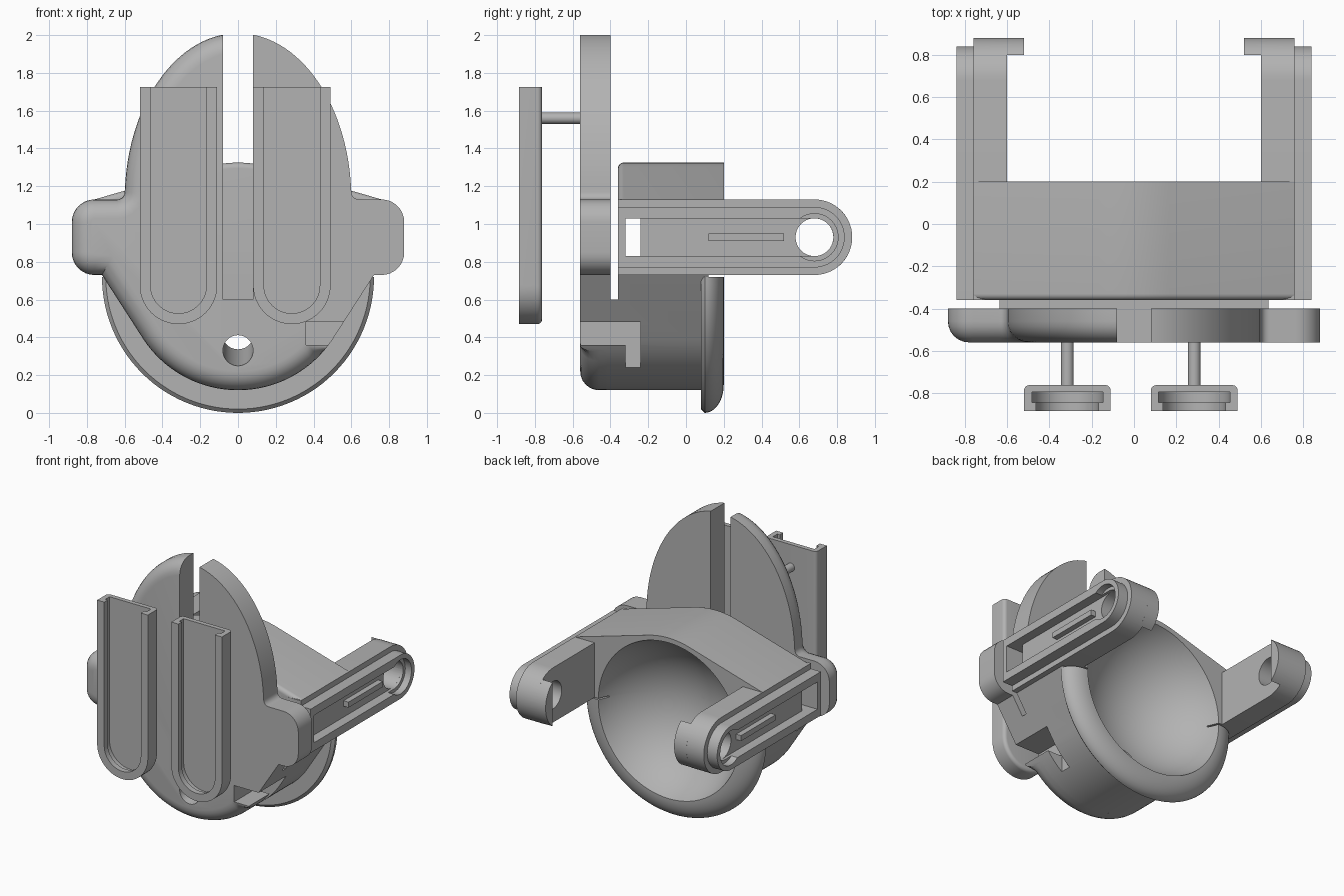
import bpy, bmesh
from math import sin, cos, radians, pi
from mathutils import Matrix

cube = bpy.data.objects.get("Cube")
if cube:
    bpy.data.objects.remove(cube, do_unlink=True)

grey = bpy.data.materials.new("plain grey")
grey.use_nodes = True
GREY = (0.45, 0.45, 0.45, 1)
grey.diffuse_color = GREY
grey.node_tree.nodes["Principled BSDF"].inputs["Base Color"].default_value = GREY


def arc(cx, cz, rx, rz, a0, a1, n=8):
    steps = [radians(a0 + (a1 - a0) * i / n) for i in range(n + 1)]
    return [(cx + rx * cos(a), cz + rz * sin(a)) for a in steps]


def make(name, bm):
    bmesh.ops.recalc_face_normals(bm, faces=bm.faces)
    me = bpy.data.meshes.new(name)
    bm.to_mesh(me)
    bm.free()
    me.materials.append(grey)
    ob = bpy.data.objects.new(name, me)
    bpy.context.collection.objects.link(ob)
    return ob


def prism(name, pts, a, b, axis="y", round_edge=None, width=0.0):
    """Extrude an outline from a to b; optionally round chosen edges of the a face."""
    bm = bmesh.new()
    place = (lambda u, z, d: (u, d, z)) if axis == "y" else (lambda u, z, d: (d, u, z))
    ends = [[bm.verts.new(place(u, z, d)) for u, z in pts] for d in (a, b)]
    first = bm.faces.new(ends[0])
    bm.faces.new(ends[1])
    for i in range(len(pts)):
        j = (i + 1) % len(pts)
        bm.faces.new((ends[0][i], ends[0][j], ends[1][j], ends[1][i]))
    bmesh.ops.recalc_face_normals(bm, faces=bm.faces)
    if round_edge:
        edges = [e for e in first.edges
                 if round_edge((e.verts[0].co + e.verts[1].co) / 2)]
        bmesh.ops.bevel(bm, geom=edges, offset=width, segments=6, profile=0.5,
                        affect="EDGES", clamp_overlap=False)
    return make(name, bm)


def box(name, x0, x1, y0, y1, z0, z1):
    return prism(name, [(x0, z0), (x1, z0), (x1, z1), (x0, z1)], y0, y1)


def cylinder(name, centre, r, length, rotation):
    bm = bmesh.new()
    m = Matrix.Translation(centre) @ rotation
    bmesh.ops.create_cone(bm, cap_ends=True, segments=40, radius1=r, radius2=r,
                          depth=length, matrix=m)
    return make(name, bm)


def combine(ob, others, operation="DIFFERENCE"):
    bpy.context.view_layer.objects.active = ob
    for other in others:
        mod = ob.modifiers.new("bool", "BOOLEAN")
        mod.operation, mod.object, mod.solver = operation, other, "EXACT"
        bpy.ops.object.modifier_apply(modifier=mod.name)


def discard(obs):
    for ob in obs:
        bpy.data.objects.remove(ob, do_unlink=True)


CZ, R = 0.72, 0.6          # cup axis height and cup radius
AZ, AY = 0.93, 0.68        # arm mid height and pivot position
parts, cutters = [], []

# Front plate: round bottom, side ears, tall elliptical top
half = arc(0, CZ, R, R, -90, -34, 16) + [(0.72, 0.73)]
half += arc(0.76, 0.85, 0.12, 0.12, -90, 0) + arc(0.76, 1.01, 0.12, 0.12, 0, 90)
half += arc(0.64, 1.17, 0.04, 0.04, 270, 180, 5) + arc(0, 1.13, R, 0.88, 4, 90, 28)
outline = half + [(-x, z) for x, z in half[-2:0:-1]]
plate = prism("front_plate", outline, -0.56, -0.40,
              round_edge=lambda c: c.x < 0 or c.z < 0.34, width=0.1)

# Cup body: lower part runs into the plate, upper part stands behind a gap
lower = [(-0.72, 0.73)] + arc(0, CZ, R, R, 214, 326, 40) + [(0.72, 0.73)]
cup_lower = prism("cup_lower", lower, -0.42, 0.12)
upper = [(-0.76, 0.73), (0.76, 0.73), (0.76, 1.13)]
upper += arc(0, CZ, 0.605, 0.605, 74, 106, 14) + [(-0.76, 1.13)]
cup_upper = prism("cup_upper", upper, -0.36, 0.2,
                  round_edge=lambda c: c.z > 1.13, width=0.03)

# Rounded rim around the lower half of the cup mouth
section = [(0.42, 0.08), (0.70, 0.08)] + arc(0.57, 0.1, 0.15, 0.1, 0, 90, 10) + [(0.42, 0.2)]
bm = bmesh.new()
N = 56
rings = []
for i in range(N + 1):
    a = pi + pi * i / N
    rings.append([bm.verts.new((r * cos(a), y, CZ + r * sin(a))) for r, y in section])
for p, q in zip(rings, rings[1:]):
    for k in range(len(section)):
        m = (k + 1) % len(section)
        bm.faces.new((p[k], p[m], q[m], q[k]))
bm.faces.new(rings[0])
bm.faces.new(rings[-1])
rim = make("cup_rim", bm)

# Cutters: bowl, drain hole, gap, strap channel, plate slot and side notch
bm = bmesh.new()
bmesh.ops.create_uvsphere(bm, u_segments=80, v_segments=48, radius=0.606,
                          matrix=Matrix.Translation((0, 0.406, CZ)) @ Matrix.Rotation(pi / 2, 4, "X"))
bowl = make("bowl_cutter", bm)
drain = cylinder("drain_cutter", (0, -0.3, 0.376), 0.08, 0.9,
                 Matrix.Rotation(radians(-80), 4, "X"))
gap = box("gap_cutter", -1, 1, -0.6, -0.36, 0.6, 1.5)
strap = box("strap_cutter", -1, 1, -0.32, -0.24, 0.83, 1.03)
slot = box("slot_cutter", -0.08, 0.08, -0.7, -0.3, 0.6, 2.2)
notch_in = box("notch_entry_cutter", 0.36, 1, -0.7, -0.24, 0.36, 0.48)
notch_down = box("notch_lock_cutter", 0.36, 1, -0.32, -0.24, 0.24, 0.37)
combine(plate, [slot, drain, notch_in])
combine(cup_lower, [gap, bowl, drain, notch_in, notch_down])
combine(cup_upper, [bowl, strap])
combine(rim, [bowl])
parts += [plate, cup_lower, cup_upper, rim]

# Side arms with a raised frame, pocket, pivot hole, rib and inner end lip
pivot = cylinder("pivot_cutter", (0, AY, AZ), 0.1, 3, Matrix.Rotation(pi / 2, 4, "Y"))


def stadium(y0, r):
    return [(y0, AZ - r)] + arc(AY, AZ, r, r, -90, 90, 28) + [(y0, AZ + r)]


for side, s in (("left", 1), ("right", -1)):
    arm = prism(side + "_arm", stadium(-0.36, 0.2), s * 0.60, s * 0.76, "x")
    frame = prism(side + "_arm_frame", stadium(-0.36, 0.16), s * 0.75, s * 0.84, "x")
    lip = prism(side + "_end_lip", arc(AY, AZ, 0.2, 0.2, -53, 53, 20), s * 0.52, s * 0.62, "x")
    combine(arm, [frame, lip], "UNION")
    pocket = prism("pocket_cutter", stadium(-0.32, 0.1), s * 0.77, s * 0.9, "x")
    seat = cylinder("seat_cutter", (s * 0.87, AY, AZ), 0.125, 0.16,
                    Matrix.Rotation(pi / 2, 4, "Y"))
    combine(arm, [pocket, seat, strap, pivot])
    discard([frame, lip, pocket, seat])
    rib = prism(side + "_arm_rib", [(0.12, 0.91), (0.52, 0.91), (0.52, 0.95), (0.12, 0.95)],
                s * 0.75, s * 0.81, "x")
    parts += [arm, rib]
discard([bowl, drain, gap, strap, slot, notch_in, notch_down, pivot])


# Two front channels, open at the top, each on a thin rod
def u_shape(cx, r, top):
    return arc(cx, 0.675, r, r, 180, 360, 28) + [(cx + r, top), (cx - r, top)]


for side, cx in (("left", 0.285), ("right", -0.315)):
    rail = prism(side + "_channel", u_shape(cx, 0.205, 1.725), -0.762, -0.885,
                 round_edge=lambda c: c.z < 1.7, width=0.025)
    cavity = prism("cavity_cutter", u_shape(cx, 0.168, 1.9), -0.845, -0.795)
    opening = prism("opening_cutter", u_shape(cx, 0.148, 1.9), -0.95, -0.82)
    combine(rail, [cavity, opening])
    discard([cavity, opening])
    rod = cylinder(side + "_rod", (cx, -0.66, 1.56), 0.03, 0.24,
                   Matrix.Rotation(pi / 2, 4, "X"))
    parts += [rail, rod]

# Smooth curved faces, keep hard edges
bpy.ops.object.select_all(action="DESELECT")
for ob in parts:
    ob.select_set(True)
bpy.context.view_layer.objects.active = parts[0]
bpy.ops.object.shade_smooth_by_angle(angle=radians(30))
